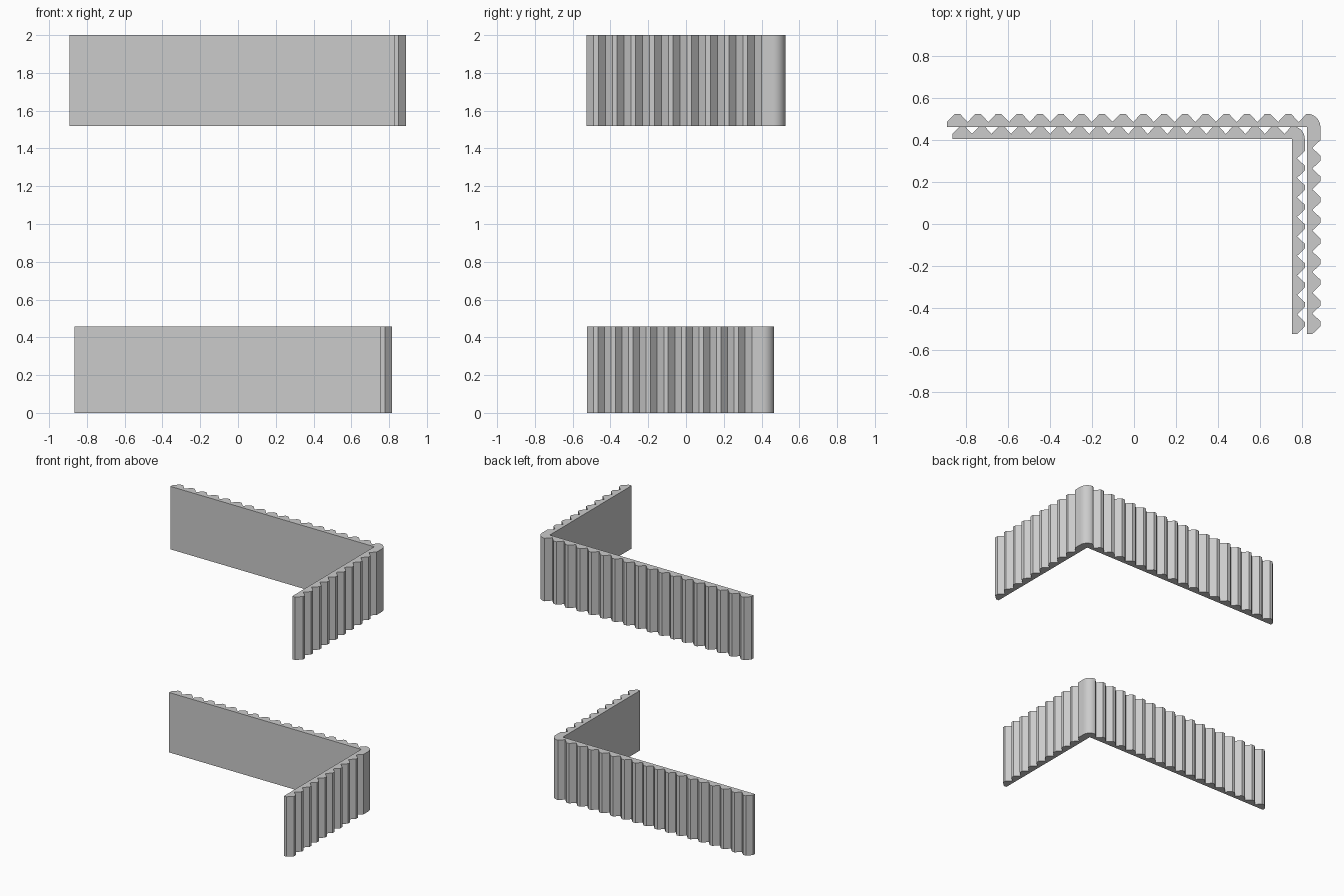
import bpy
import bmesh
from math import sin, cos, pi, radians

cube = bpy.data.objects.get("Cube")
if cube:
    bpy.data.objects.remove(cube, do_unlink=True)

grey = bpy.data.materials.new("light_grey")
grey.use_nodes = True
grey.diffuse_color = (0.6, 0.6, 0.6, 1)
grey.node_tree.nodes["Principled BSDF"].inputs["Base Color"].default_value = (0.6, 0.6, 0.6, 1)

LEFT, RIGHT, BACK, FRONT = -0.893, 0.89, 0.526, -0.526
WALL = 0.064      # full wall thickness including the ridges
DEPTH = 0.039     # ridge depth
PITCH = 0.0988    # ridge spacing
SLOPE = 0.037     # width of each ridge flank
RADIUS = 0.064    # outer corner rounding


def ridge(start):
    """Four (along, inset) points of one ridge."""
    return [(start, DEPTH), (start + SLOPE, 0),
            (start + PITCH - SLOPE, 0), (start + PITCH, DEPTH)]


def outline():
    """L-shaped plan: plain inner faces, ridged outer faces, round corner."""
    pts = [(LEFT, BACK - WALL)]
    # ridges along the back
    for k in range(17):
        pts += [(a, BACK - d) for a, d in ridge(LEFT + k * PITCH)[:3]]
    corner_start = LEFT + 17 * PITCH
    pts += [(corner_start, BACK - DEPTH), (corner_start + SLOPE, BACK)]
    # rounded corner
    for i in range(13):
        a = pi / 2 * (1 - i / 12)
        pts.append((RIGHT - RADIUS + RADIUS * cos(a), BACK - RADIUS + RADIUS * sin(a)))
    pts.append((RIGHT, FRONT + 9 * PITCH + SLOPE))
    # ridges down the side
    for k in reversed(range(9)):
        pts += [(RIGHT - d, a) for a, d in reversed(ridge(FRONT + k * PITCH)[1:])]
    pts += [(RIGHT - DEPTH, FRONT), (RIGHT - WALL, FRONT), (RIGHT - WALL, BACK - WALL)]
    return pts


def corner_wall(name, scale, shift, z0, z1):
    bm = bmesh.new()
    verts = [bm.verts.new((x * scale + shift[0], y * scale + shift[1], z0))
             for x, y in outline()]
    base = bm.faces.new(verts)
    top = bmesh.ops.extrude_face_region(bm, geom=[base], use_keep_orig=True)
    for v in top["geom"]:
        if isinstance(v, bmesh.types.BMVert):
            v.co.z = z1
    bmesh.ops.recalc_face_normals(bm, faces=bm.faces)
    mesh = bpy.data.meshes.new(name)
    bm.to_mesh(mesh)
    bm.free()
    mesh.materials.append(grey)
    obj = bpy.data.objects.new(name, mesh)
    bpy.context.collection.objects.link(obj)
    bpy.ops.object.select_all(action="DESELECT")
    obj.select_set(True)
    bpy.context.view_layer.objects.active = obj
    bpy.ops.object.shade_smooth_by_angle(angle=radians(25))


corner_wall("upper_ridged_wall", 1, (0, 0), 1.52, 2)
corner_wall("lower_ridged_wall", 0.943, (-0.024, -0.029), 0, 0.457)
